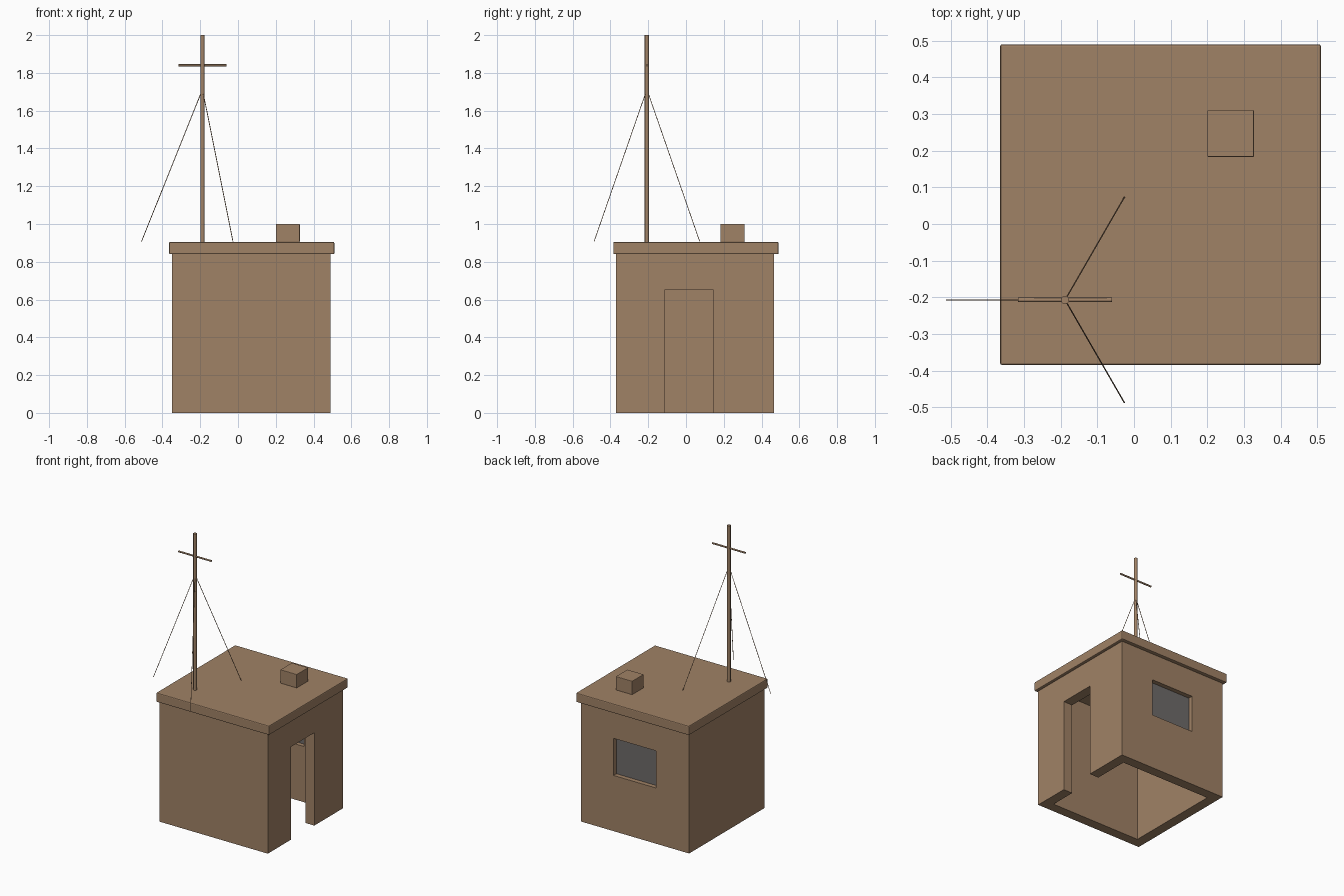
import bpy, math
from mathutils import Vector

if "Cube" in bpy.data.objects:
    bpy.data.objects.remove(bpy.data.objects["Cube"])


def make_mat(name, rgb):
    m = bpy.data.materials.new(name)
    m.diffuse_color = (*rgb, 1)
    m.use_nodes = True
    m.node_tree.nodes["Principled BSDF"].inputs["Base Color"].default_value = m.diffuse_color
    return m


tan = make_mat("tan_brown", (0.352, 0.223, 0.133))
grey = make_mat("window_grey", (0.156, 0.147, 0.144))


def box(name, lo, hi, mat=tan, bevel=0):
    lo, hi = Vector(lo), Vector(hi)
    bpy.ops.mesh.primitive_cube_add(size=1, location=(lo + hi) / 2)
    o = bpy.context.object
    o.name = name
    o.scale = hi - lo
    bpy.ops.object.transform_apply(location=False, rotation=False, scale=True)
    o.data.materials.append(mat)
    if bevel:
        b = o.modifiers.new("soft_edges", 'BEVEL')
        b.width, b.segments = bevel, 2
        bpy.ops.object.modifier_apply(modifier=b.name)
    return o


def rod(name, a, b, radius, sides):
    a, b = Vector(a), Vector(b)
    d = b - a
    bpy.ops.mesh.primitive_cylinder_add(
        vertices=sides, radius=radius, depth=d.length, location=(a + b) / 2,
        rotation=d.to_track_quat('Z', 'Y').to_euler())
    o = bpy.context.object
    o.name = name
    o.data.materials.append(tan)
    bpy.ops.object.shade_smooth_by_angle(angle=math.radians(50))
    return o


# hollow walls with a doorway on the right and a window opening at the back
walls = box("walls", (-0.35, -0.37, 0), (0.49, 0.465, 0.84))
cutters = [
    box("room_cutter", (-0.28, -0.30, -0.1), (0.42, 0.395, 0.9)),
    box("door_cutter", (0.35, -0.115, -0.1), (0.6, 0.145, 0.65)),
    box("window_cutter", (-0.095, 0.33, 0.39), (0.235, 0.6, 0.65)),
]
for c in cutters:
    m = walls.modifiers.new(c.name, 'BOOLEAN')
    m.operation, m.solver, m.object = 'DIFFERENCE', 'EXACT', c
    bpy.context.view_layer.objects.active = walls
    bpy.ops.object.modifier_apply(modifier=m.name)
for c in cutters:
    bpy.data.objects.remove(c)

# window pane set mid-wall
box("window_pane", (-0.095, 0.425, 0.39), (0.235, 0.433, 0.65), grey)

# overhanging roof slab and roof vent
box("roof", (-0.365, -0.385, 0.84), (0.51, 0.49, 0.905), bevel=0.006)
box("roof_vent", (0.2, 0.183, 0.905), (0.327, 0.31, 1.0), bevel=0.002)

# antenna mast and crossbar
mx, my = -0.188, -0.207
rod("mast", (mx, my, 0.905), (mx, my, 2.0), 0.0115, 12)
rod("crossbar", (mx - 0.128, my, 1.84), (mx + 0.128, my, 1.84), 0.006, 8)

# three guy wires spaced evenly around the mast
for i, deg in enumerate((60, 180, 300)):
    a = math.radians(deg)
    c, s = math.cos(a), math.sin(a)
    rod(f"guy_wire_{i + 1}", (mx + 0.005 * c, my + 0.005 * s, 1.7),
        (mx + 0.323 * c, my + 0.323 * s, 0.907), 0.002, 6)
